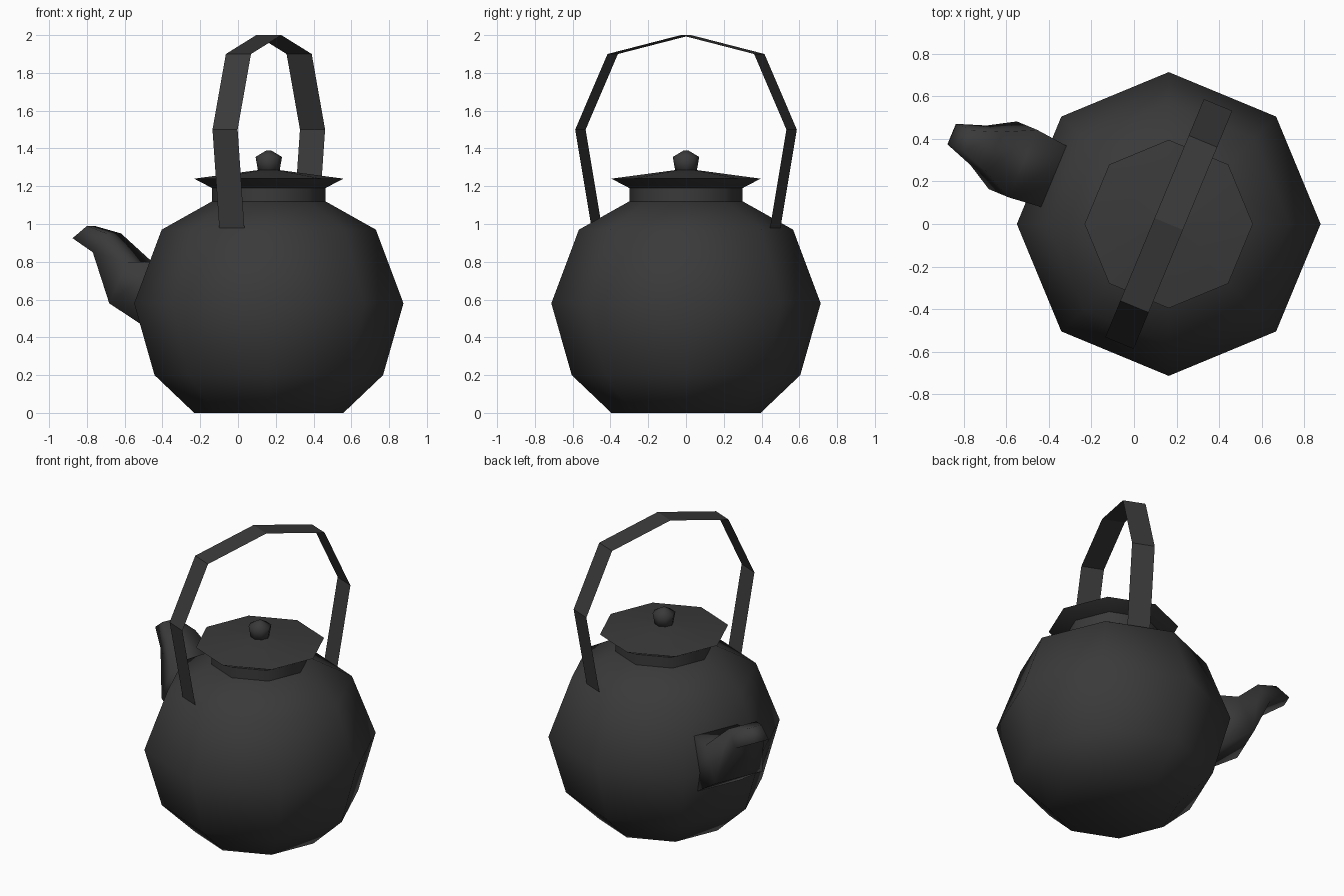
import bpy, bmesh, math
from mathutils import Vector

if "Cube" in bpy.data.objects:
    bpy.data.objects.remove(bpy.data.objects["Cube"])

CX = 0.163                      # axis of the pot
SIDES = 8
TILT = math.radians(22.5)       # handle and spout line up with the flat sides

iron = bpy.data.materials.new("dark_iron")
iron.diffuse_color = (0.042, 0.042, 0.042, 1)
iron.use_nodes = True
iron.node_tree.nodes["Principled BSDF"].inputs["Base Color"].default_value = iron.diffuse_color


def finish(name, bm, angle=None):
    bmesh.ops.recalc_face_normals(bm, faces=bm.faces)
    me = bpy.data.meshes.new(name)
    bm.to_mesh(me)
    bm.free()
    me.materials.append(iron)
    ob = bpy.data.objects.new(name, me)
    bpy.context.collection.objects.link(ob)
    if angle:
        bpy.ops.object.select_all(action='DESELECT')
        ob.select_set(True)
        bpy.context.view_layer.objects.active = ob
        bpy.ops.object.shade_smooth_by_angle(angle=math.radians(angle))
    return ob


def bridge(bm, rings):
    """Skin a list of equal vertex rings and close both ends."""
    n = len(rings[0])
    for a, b in zip(rings, rings[1:]):
        for i in range(n):
            j = (i + 1) % n
            bm.faces.new((a[i], a[j], b[j], b[i]))
    bm.faces.new(rings[0][::-1])
    bm.faces.new(rings[-1])


def lathe(name, profile, angle):
    bm = bmesh.new()
    rings = []
    for r, z in profile:
        rings.append([bm.verts.new((CX + r * math.cos(math.tau * i / SIDES),
                                    r * math.sin(math.tau * i / SIDES), z))
                      for i in range(SIDES)])
    bridge(bm, rings)
    bmesh.ops.remove_doubles(bm, verts=bm.verts, dist=1e-4)  # close poles
    return finish(name, bm, angle)


# Pot body, neck, lid and knob
lathe("body", [(0.395, 0), (0.605, 0.2), (0.713, 0.58), (0.567, 0.97), (0.30, 1.12)], 58)
lathe("neck", [(0.30, 1.11), (0.30, 1.20)], 50)
lathe("lid", [(0.29, 1.185), (0.395, 1.24), (0.06, 1.285)], 50)
lathe("knob", [(0.055, 1.27), (0.07, 1.355), (0.015, 1.388)], 85)

# Directions: along the handle, and outwards along the spout
along = Vector((math.sin(TILT), math.cos(TILT), 0))
outward = Vector((-math.cos(TILT), math.sin(TILT), 0))
centre = Vector((CX, 0, 0))


def place(s, l, z):
    return centre + outward * s + along * l + Vector((0, 0, z))


# Flat strap handle, mirrored about the top
half = [(0.506, 0.95), (0.605, 1.5), (0.42, 1.9)]
path = half + [(0, 2.0)] + [(-t, z) for t, z in reversed(half)]
bm = bmesh.new()
pairs = [[bm.verts.new(place(w, t, z)) for w in (-0.072, 0.072)] for t, z in path]
for a, b in zip(pairs, pairs[1:]):
    bm.faces.new((a[0], a[1], b[1], b[0]))
finish("handle", bm, 15)

# Four-sided spout: (bottom s, bottom z, top s, top z, half width)
sections = [(0.58, 0.415, 0.55, 0.795, 0.152),
            (0.843, 0.58, 0.74, 0.80, 0.172),
            (0.967, 0.85, 0.888, 0.95, 0.10),
            (1.103, 0.925, 1.02, 0.99, 0.052)]
bm = bmesh.new()
bridge(bm, [[bm.verts.new(place(*p)) for p in
             ((bs, -h, bz), (bs, h, bz), (ts, h, tz), (ts, -h, tz))]
            for bs, bz, ts, tz, h in sections])
finish("spout", bm, 100)
